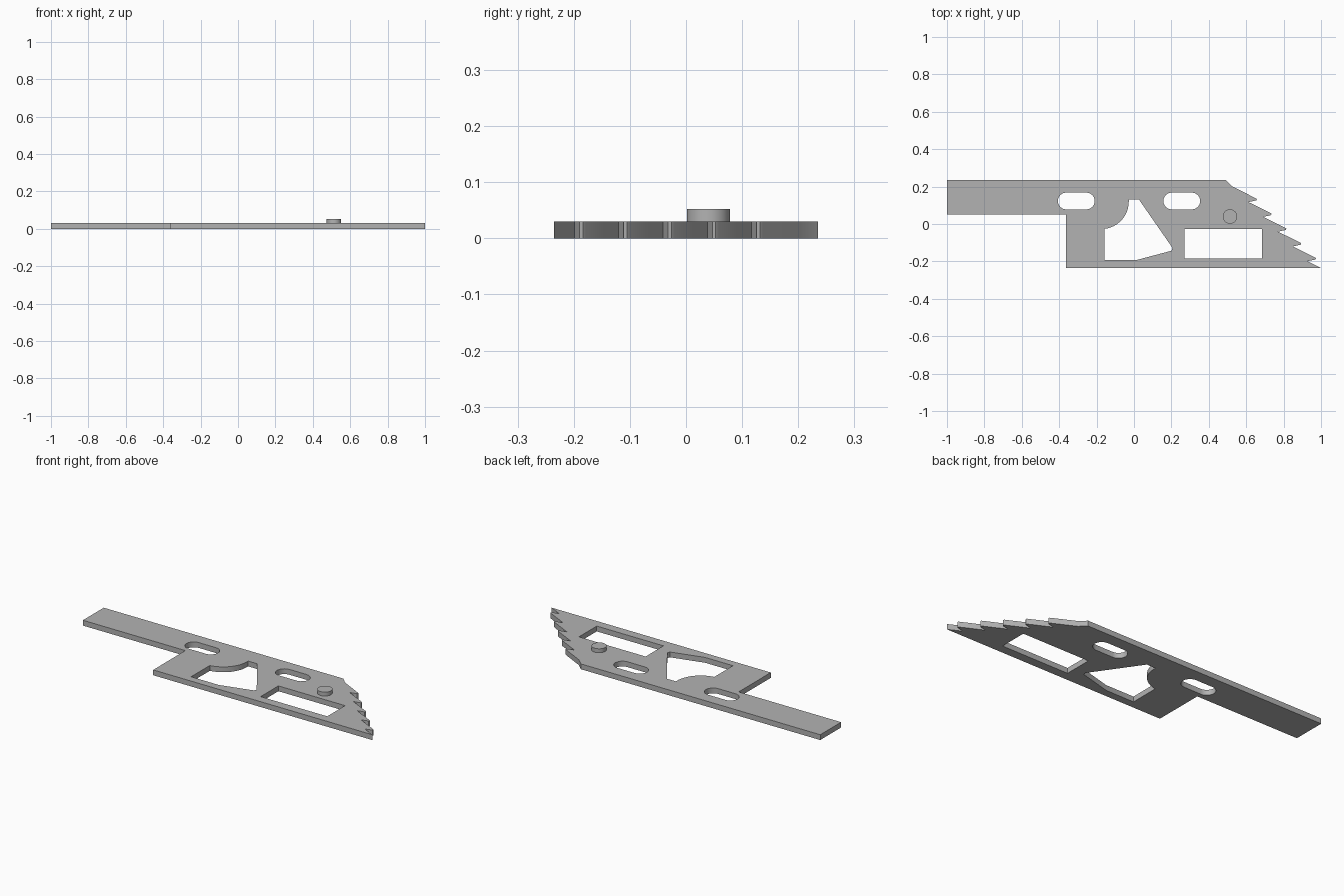
import bpy, bmesh
from math import sin, cos, radians

cube = bpy.data.objects.get("Cube")
if cube:
    bpy.data.objects.remove(cube)

THICK = 0.03

grey = bpy.data.materials.new("plain_grey")
grey.use_nodes = True
colour = (0.45, 0.45, 0.45, 1)
grey.diffuse_color = colour
grey.node_tree.nodes["Principled BSDF"].inputs["Base Color"].default_value = colour


def arc(cx, cy, r, start, end, steps):
    angles = [radians(start + (end - start) * i / steps) for i in range(steps + 1)]
    return [(cx + r * cos(a), cy + r * sin(a)) for a in angles]


def slot(x0, x1, y, r):
    return arc(x1 - r, y, r, -90, 90, 12) + arc(x0 + r, y, r, 90, 270, 12)


def plate(name, loops, z0, z1):
    """Extrude a filled outline; the loops after the first are holes."""
    curve = bpy.data.curves.new(name + "_profile", "CURVE")
    curve.dimensions = "2D"
    curve.fill_mode = "BOTH"
    curve.extrude = (z1 - z0) / 2
    for loop in loops:
        spline = curve.splines.new("POLY")
        spline.points.add(len(loop) - 1)
        for point, (x, y) in zip(spline.points, loop):
            point.co = (x, y, 0, 1)
        spline.use_cyclic_u = True
    helper = bpy.data.objects.new(name + "_profile", curve)
    bpy.context.scene.collection.objects.link(helper)
    bpy.context.view_layer.update()
    mesh = bpy.data.meshes.new_from_object(
        helper.evaluated_get(bpy.context.evaluated_depsgraph_get()))
    bpy.data.objects.remove(helper)

    # Weld the caps to the walls and lift into place
    bm = bmesh.new()
    bm.from_mesh(mesh)
    bmesh.ops.remove_doubles(bm, verts=bm.verts, dist=0.0001)
    bmesh.ops.translate(bm, verts=bm.verts, vec=(0, 0, (z0 + z1) / 2))
    bmesh.ops.recalc_face_normals(bm, faces=bm.faces)
    bm.to_mesh(mesh)
    bm.free()
    mesh.materials.clear()
    mesh.materials.append(grey)
    obj = bpy.data.objects.new(name, mesh)
    bpy.context.scene.collection.objects.link(obj)
    bpy.ops.object.select_all(action="DESELECT")
    obj.select_set(True)
    bpy.context.view_layer.objects.active = obj
    bpy.ops.object.shade_smooth_by_angle(angle=radians(30))
    return obj


# Outer outline: handle, stepped body and a row of sloping teeth
outline = [(-1, 0.05), (-1, 0.235), (0.49, 0.235), (0.527, 0.2)]
for i in range(5):
    d = 0.079 * i
    outline += [(0.652 + d, 0.137 - d), (0.657 + d, 0.132 - d),
                (0.653 + d, 0.126 - d), (0.612 + d, 0.117 - d)]
outline += [(1, -0.235), (-0.363, -0.235), (-0.363, 0.05)]

# Openings
window = [(0.27, -0.027), (0.685, -0.027), (0.685, -0.185), (0.27, -0.185)]
centre_opening = [(-0.158, -0.192), (0.016, -0.192), (0.2, -0.143),
                  (0.206, -0.128), (0.027, 0.13), (-0.028, 0.13)]
centre_opening += arc(-0.175, 0.12, 0.147, 0, -83, 12)
slots = [slot(x, x + 0.197, 0.123, 0.045) for x in (-0.407, 0.157)]

plate("toothed_plate", [outline, window, centre_opening] + slots, 0, THICK)
plate("round_peg", [arc(0.513, 0.04, 0.0385, 0, 348.75, 31)], THICK, 0.052)
